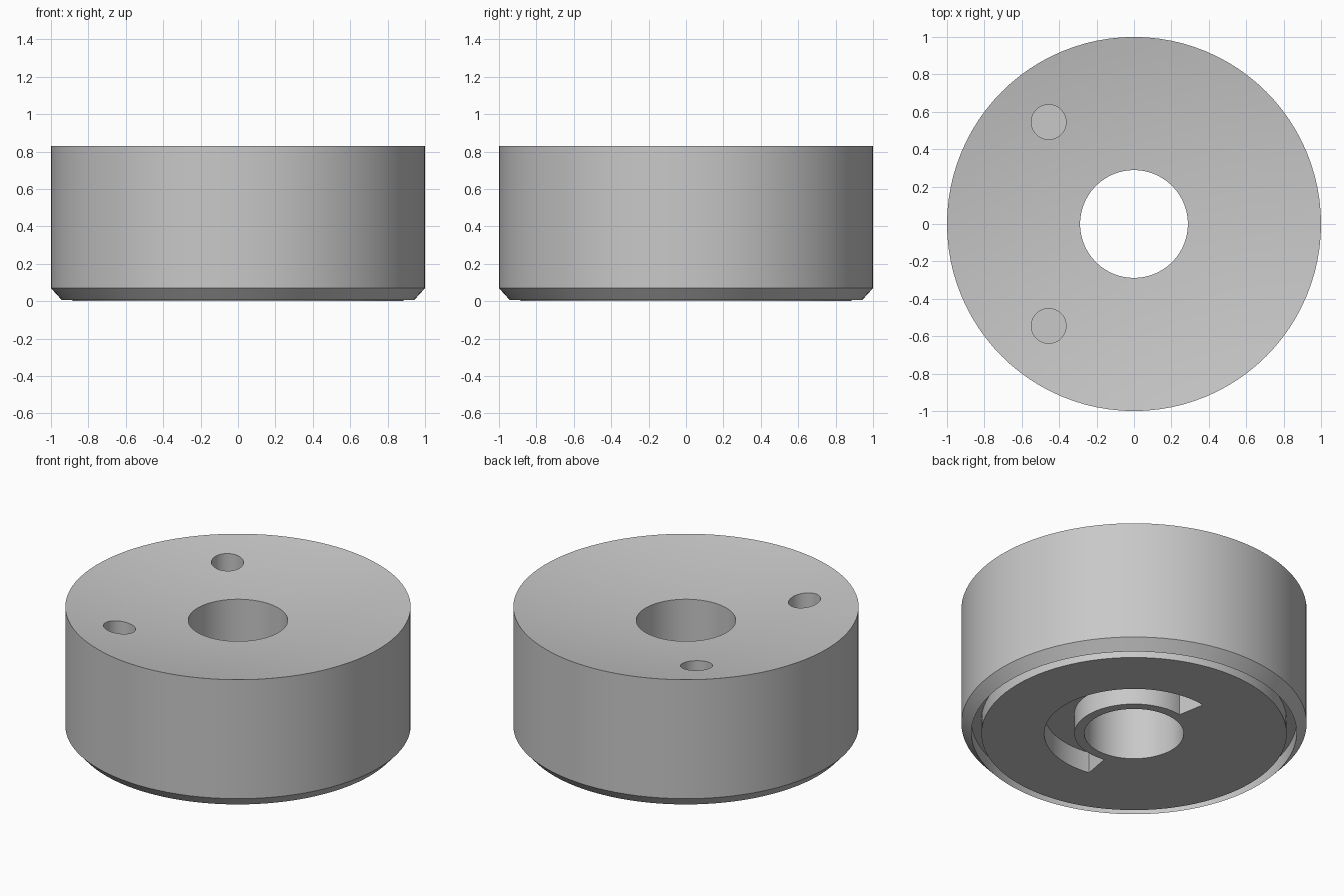
import bpy, bmesh, math

cube = bpy.data.objects.get("Cube")
if cube:
    bpy.data.objects.remove(cube, do_unlink=True)

HEIGHT = 0.83
BORE = 0.288
DISH = 0.094          # depth the concave top would reach on the axis
SEGMENTS = 96

grey = bpy.data.materials.new("light_grey")
grey.use_nodes = True
colour = (0.58, 0.58, 0.58, 1)
grey.diffuse_color = colour
grey.node_tree.nodes["Principled BSDF"].inputs["Base Color"].default_value = colour


def sweep(name, profile, start=0, end=360, steps=SEGMENTS):
    """Sweep a closed (radius, z) profile around z, capping partial sweeps."""
    full = end - start == 360
    bm = bmesh.new()
    rings = []
    for i in range(steps if full else steps + 1):
        a = math.radians(start + (end - start) * i / steps)
        rings.append([bm.verts.new((r * math.cos(a), r * math.sin(a), z))
                      for r, z in profile])
    n = len(profile)
    for i in range(steps):
        a, b = rings[i], rings[(i + 1) % len(rings)]
        for j in range(n):
            k = (j + 1) % n
            bm.faces.new((a[j], a[k], b[k], b[j]))
    if not full:
        bm.faces.new(rings[0])
        bm.faces.new(rings[-1])
    bmesh.ops.recalc_face_normals(bm, faces=bm.faces)
    mesh = bpy.data.meshes.new(name)
    bm.to_mesh(mesh)
    bm.free()
    obj = bpy.data.objects.new(name, mesh)
    bpy.context.collection.objects.link(obj)
    mesh.materials.append(grey)
    return obj


def cut(body, cutter):
    """Subtract a cutter from the body and remove it."""
    cutter.hide_render = True
    mod = body.modifiers.new("cut", "BOOLEAN")
    mod.operation = "DIFFERENCE"
    mod.solver = "EXACT"
    mod.object = cutter
    bpy.context.view_layer.objects.active = body
    bpy.ops.object.modifier_apply(modifier=mod.name)
    bpy.data.objects.remove(cutter, do_unlink=True)


# Turned body: bore, flat underside, ring groove, chamfer, side, dished top
profile = [(BORE, 0), (0.884, 0), (0.884, 0.09), (0.942, 0.09),
           (0.942, 0.006), (1, 0.07)]
for i in range(11):
    r = 1 - (1 - BORE) * i / 10
    profile.append((r, HEIGHT - DISH * (1 - r * r)))
body = sweep("round_body", profile)

# Curved slot in the underside
slot = [(0.345, -0.1), (0.52, -0.1), (0.52, 0.134), (0.345, 0.134)]
cut(body, sweep("slot_cutter", slot, -100, 100, 54))

# Two blind pin holes in the top
for side in (-1, 1):
    bpy.ops.mesh.primitive_cylinder_add(vertices=48, radius=0.093, depth=0.6,
                                        location=(-0.456, 0.545 * side, 0.8))
    cut(body, bpy.context.object)

# Smooth curved walls, sharp edges
bpy.ops.object.select_all(action="DESELECT")
body.select_set(True)
bpy.context.view_layer.objects.active = body
bpy.ops.object.shade_smooth_by_angle(angle=math.radians(25))
